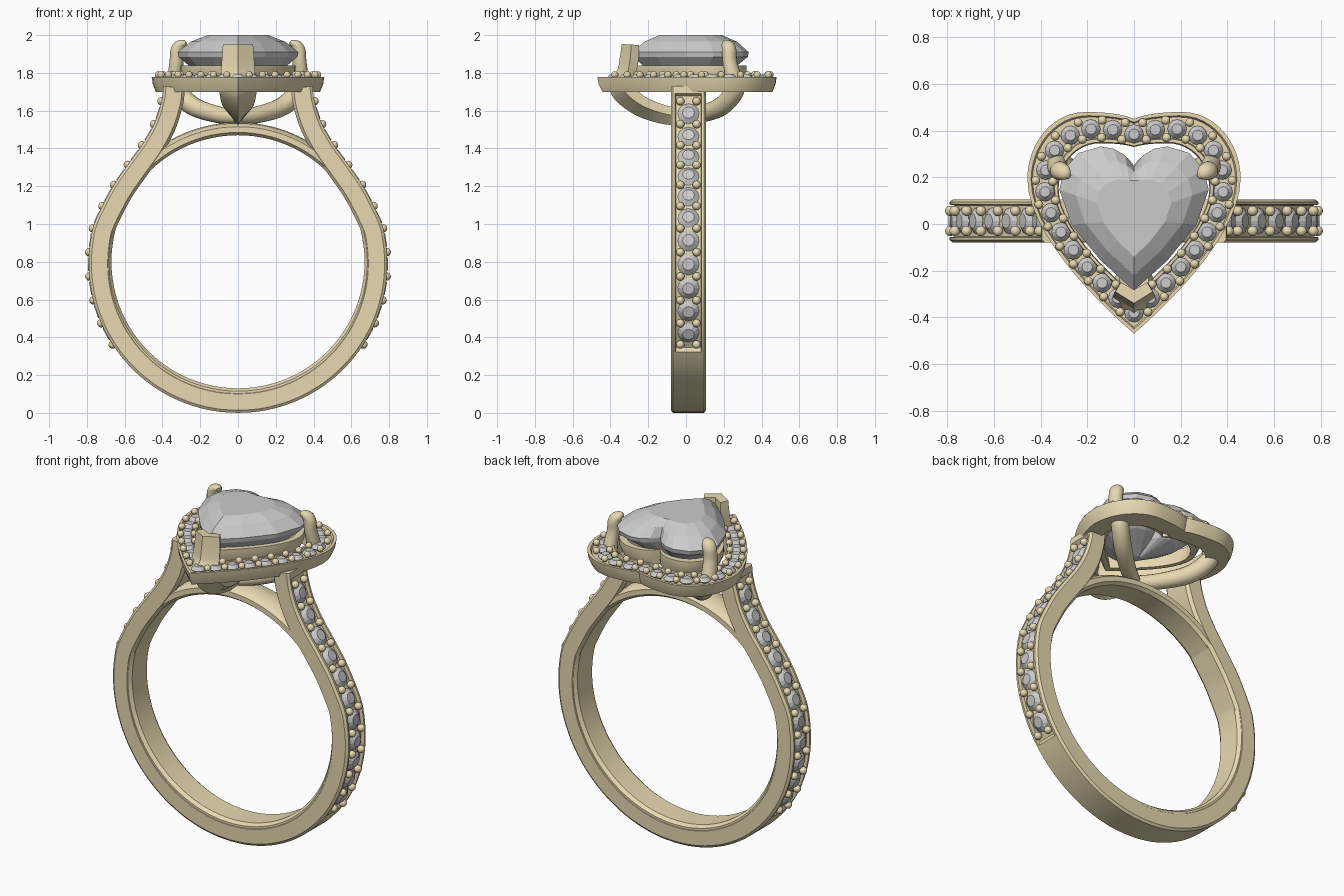
import bpy, bmesh, math
from mathutils import Vector, Matrix

if "Cube" in bpy.data.objects:
    bpy.data.objects.remove(bpy.data.objects["Cube"])

gold = bpy.data.materials.new("gold")
gold.diffuse_color = (0.80, 0.69, 0.44, 1)
gold.use_nodes = True
gold.node_tree.nodes["Principled BSDF"].inputs["Base Color"].default_value = gold.diffuse_color
YC = 0.013  # band centre in y


def finish(name, bm, mat=None, smooth=True):
    bmesh.ops.recalc_face_normals(bm, faces=bm.faces)
    me = bpy.data.meshes.new(name)
    bm.to_mesh(me)
    bm.free()
    ob = bpy.data.objects.new(name, me)
    bpy.context.collection.objects.link(ob)
    if mat:
        me.materials.append(mat)
    if smooth:
        bpy.ops.object.select_all(action='DESELECT')
        ob.select_set(True)
        bpy.context.view_layer.objects.active = ob
        bpy.ops.object.shade_smooth_by_angle(angle=math.radians(35))
    return ob


def loft(name, rings, wrap=False, mat=None, smooth=True, tri=False):
    bm = bmesh.new()
    vs = [[bm.verts.new(p) for p in r] for r in rings]
    n = len(vs[0])
    pairs = list(zip(vs, vs[1:])) + ([(vs[-1], vs[0])] if wrap else [])
    for a, b in pairs:
        for i in range(n):
            j = (i + 1) % n
            bm.faces.new((a[i], a[j], b[j], b[i]))
    if not wrap:
        bm.faces.new(vs[0])
        bm.faces.new(vs[-1])
    if tri:
        bmesh.ops.triangulate(bm, faces=[f for f in bm.faces if len(f.verts) == 4])
    return finish(name, bm, mat, smooth)


def spline(pts, k):
    """Catmull-Rom curve through points of any dimension."""
    p = [Vector(q) for q in pts]
    p = [2 * p[0] - p[1]] + p + [2 * p[-1] - p[-2]]
    out = []
    for i in range(1, len(p) - 2):
        a, b, c, d = p[i - 1:i + 3]
        for s in range(k):
            t = s / k
            out.append(0.5 * (2 * b + (c - a) * t + (2 * a - 5 * b + 4 * c - d) * t * t
                              + (3 * b - a - 3 * c + d) * t ** 3))
    return out + [p[-2]]


def spaced(pts, n):
    """n+1 (point, tangent) pairs evenly spaced along a polyline."""
    seg = [(b - a).length for a, b in zip(pts, pts[1:])]
    total, out, i, acc = sum(seg), [], 0, 0
    for s in range(n + 1):
        d = total * s / n
        while i < len(seg) - 1 and acc + seg[i] < d:
            acc += seg[i]
            i += 1
        dirn = (pts[i + 1] - pts[i]).normalized()
        out.append((pts[i] + dirn * (d - acc), dirn))
    return out


def heart(w, notch, top, tip, z, k=12):
    """Closed heart outline: half width, notch y, lobe top y, tip y."""
    yw, lx = tip + 0.7 * (top - tip), 0.45 * w
    bez = [((0, notch), (.1 * w, notch + .7 * (top - notch)), (.27 * w, top), (lx, top)),
           ((lx, top), (.78 * w, top), (w, yw + .5 * (top - yw)), (w, yw)),
           ((w, yw), (w, yw - .33 * (yw - tip)), (.42 * w, tip + .25 * (yw - tip)), (0, tip))]
    half = []
    for b in bez:
        for s in range(k):
            t = s / k
            c = ((1 - t) ** 3, 3 * t * (1 - t) ** 2, 3 * t * t * (1 - t), t ** 3)
            half.append(Vector((sum(f * q[0] for f, q in zip(c, b)),
                                sum(f * q[1] for f, q in zip(c, b)), z)))
    left = [Vector((-p.x, p.y, z)) for p in reversed(half[1:])]
    return half + [Vector((0, tip, z))] + left


def bead(bm, p, r):
    bmesh.ops.create_icosphere(bm, subdivisions=3, radius=r, matrix=Matrix.Translation(p))


def stone(bm, p, nrm, r):
    """Small round brilliant: crown over a short pavilion."""
    m = Matrix.Translation(p) @ nrm.to_track_quat('Z', 'Y').to_matrix().to_4x4()
    bmesh.ops.create_cone(bm, cap_ends=True, segments=12, radius1=r, radius2=.55 * r,
                          depth=.02, matrix=m @ Matrix.Translation((0, 0, .01)))
    bmesh.ops.create_cone(bm, cap_ends=True, segments=12, radius1=.3 * r, radius2=r,
                          depth=.03, matrix=m @ Matrix.Translation((0, 0, -.015)))


beads, stones = bmesh.new(), bmesh.new()

# Shank: outer edge runs round the bottom and sweeps up to the halo
arc = [(.79 * math.sin(math.radians(a)), 0, .79 - .79 * math.cos(math.radians(a)))
       for a in range(0, 106, 7)]
arc += [(.71, 0, 1.11), (.655, 0, 1.21), (.575, 0, 1.325), (.50, 0, 1.43),
        (.44, 0, 1.54), (.405, 0, 1.65), (.395, 0, 1.73)]
right = spline(arc, 6)
path = [Vector((-p.x, 0, p.z)) for p in reversed(right[1:])] + right
rings = []
for i, p in enumerate(path):
    t = (path[min(i + 1, len(path) - 1)] - path[max(i - 1, 0)]).normalized()
    inward = Vector((-t.z, 0, t.x))
    th, d = .115, (.02 if .33 < p.z < 1.69 else 0)
    sec = [(-.0925, .014), (-.082, 0), (-.070, 0), (-.067, d), (.067, d), (.070, 0), (.082, 0),
           (.0925, .014), (.0925, th - .015), (.075, th), (-.075, th), (-.0925, th - .015)]
    rings.append([p + inward * q + Vector((0, YC + s, 0)) for s, q in sec])
loft("shank", rings, mat=gold)

# Inner finger hoop
rings = []
for i in range(96):
    a = 2 * math.pi * i / 96
    rings.append([Vector((r * math.cos(a), YC + y, .80 + r * math.sin(a))) for r, y in
                  [(.67, -.07), (.685, -.09), (.715, -.09), (.733, -.065), (.738, 0),
                   (.733, .065), (.715, .09), (.685, .09), (.67, .07)]])
loft("finger_hoop", rings, wrap=True, mat=gold)

# Shank stones and beads, mirrored to both sides
run = spaced([p for p in right if .35 < p.z < 1.66], 22)
for i, (p, t) in enumerate(run):
    for m in (1, -1):
        nrm = Vector((m * t.z, 0, -t.x))
        c = Vector((m * p.x, YC, p.z))
        if i % 2:
            stone(stones, c - nrm * .016, nrm, .057)
        else:
            for y in (-.043, .043):
                bead(beads, c + Vector((0, y, 0)), .022)

# Halo tray with raised rims
H = lambda off, z: heart(.457 - off, .45 - off * .9, .48 - off, -.47 + off * 1.25, z)
loft("halo_tray", [H(.022, 1.70), H(.006, 1.74), H(0, 1.778), H(.016, 1.778), H(.022, 1.765),
                   H(.112, 1.765), H(.116, 1.79), H(.130, 1.79), H(.134, 1.70)],
     wrap=True, mat=gold)

# Halo stones and beads
mid = H(.072, 1.772)
ring = spaced(mid + [mid[0]], 52)[:-1]
for i, (p, t) in enumerate(ring):
    if i % 2 == 0:
        stone(stones, p, Vector((0, 0, 1)), .041)
    else:
        side = Vector((t.y, -t.x, 0))
        for s in (-.037, .037):
            bead(beads, p + side * s + Vector((0, 0, .018)), .019)

# Gem seat: smaller heart rail beneath the stone
S = lambda off, z: heart(.305 - off, .25 - off * .3, .32 - off, -.27 + off * 1.3, z)
loft("gem_seat", [S(.02, 1.75), S(0, 1.80), S(0, 1.84), S(.035, 1.84), S(.05, 1.75)],
     wrap=True, mat=gold)

# Heart cut gem
G = lambda w, n, tp, ti, z: heart(w, n, tp, ti, z, k=3)
loft("heart_gem", [G(.02, .04, .05, -.04, 1.71), G(.19, .15, .20, -.16, 1.78),
                   G(.315, .24, .327, -.28, 1.885), G(.32, .245, .332, -.285, 1.91),
                   G(.25, .225, .27, -.22, 1.965), G(.16, .185, .19, -.14, 2.0)],
     smooth=False, tri=True)


def rail(name, pts, side, section):
    """Sweep a section along a path; each point is x, y, z, half width, half depth."""
    cur = spline([Vector(q[:3]) for q in pts], 6)
    size = spline([Vector((q[3], q[4], 0)) for q in pts], 6)
    rings = []
    for i, p in enumerate(cur):
        t = (cur[min(i + 1, len(cur) - 1)] - cur[max(i - 1, 0)]).normalized()
        nrm = t.cross(side).normalized()
        rings.append([p + side * (s * size[i].x) + nrm * (n * size[i].y) for s, n in section])
    loft(name, rings, mat=gold)


# Front V prong running down under the gem
chevron = [(0, 1), (1, -.1), (.7, -1), (0, -.3), (-.7, -1), (-1, -.1)]
rail("front_prong", [(0, -.295, 1.95, .08, .045), (0, -.30, 1.88, .085, .05),
                     (0, -.315, 1.80, .09, .05), (0, -.345, 1.72, .10, .06),
                     (0, -.25, 1.63, .085, .055), (0, -.12, 1.58, .05, .05),
                     (0, 0, 1.565, .03, .045)], Vector((1, 0, 0)), chevron)

# Two lobe prongs with rounded tips
oval = [(math.cos(i * math.pi / 8), math.sin(i * math.pi / 8)) for i in range(16)]
for m, nm in ((1, "right_prong"), (-1, "left_prong")):
    rail(nm, [(m * .275, .20, 1.955, .008, .008), (m * .295, .215, 1.952, .032, .025),
              (m * .318, .228, 1.925, .04, .036), (m * .325, .232, 1.86, .04, .036),
              (m * .33, .25, 1.78, .045, .04), (m * .32, .26, 1.71, .05, .05),
              (m * .24, .19, 1.625, .05, .05), (m * .11, .08, 1.58, .045, .045),
              (0, 0, 1.565, .04, .04)], Vector((-.6, m * .8, 0)), oval)

finish("accent_beads", beads, gold)
finish("accent_stones", stones, None, smooth=False)
